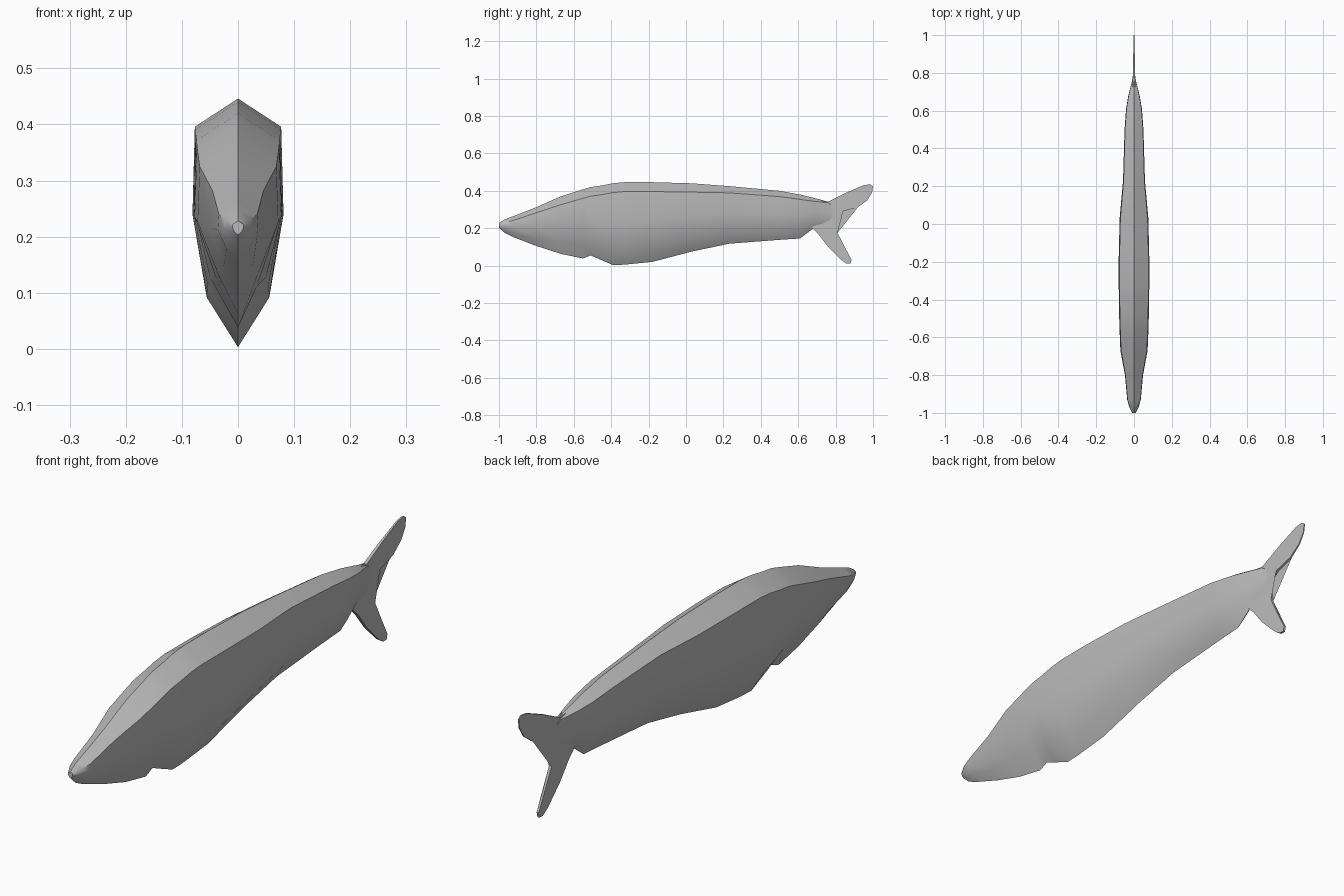
import bpy
import bmesh
import math

cube = bpy.data.objects.get("Cube")
if cube:
    bpy.data.objects.remove(cube, do_unlink=True)

grey = bpy.data.materials.new("fish_grey")
grey.use_nodes = True
colour = (0.5, 0.5, 0.5, 1.0)
grey.diffuse_color = colour
grey.node_tree.nodes["Principled BSDF"].inputs["Base Color"].default_value = colour


def finish(name, bm, angle):
    bmesh.ops.recalc_face_normals(bm, faces=bm.faces)
    mesh = bpy.data.meshes.new(name)
    bm.to_mesh(mesh)
    bm.free()
    mesh.materials.append(grey)
    obj = bpy.data.objects.new(name, mesh)
    bpy.context.collection.objects.link(obj)
    bpy.ops.object.select_all(action="DESELECT")
    obj.select_set(True)
    bpy.context.view_layer.objects.active = obj
    bpy.ops.object.shade_smooth_by_angle(angle=math.radians(angle))
    return obj


# Body: rings of y, top z, bottom z, half width, belly half width
rings = [
    (-1.00, 0.228, 0.203, 0.010, 0.006),
    (-0.97, 0.247, 0.175, 0.025, 0.014),
    (-0.93, 0.262, 0.155, 0.036, 0.020),
    (-0.80, 0.312, 0.105, 0.048, 0.026),
    (-0.67, 0.370, 0.063, 0.072, 0.032),
    (-0.55, 0.408, 0.038, 0.077, 0.034),
    (-0.51, 0.420, 0.055, 0.078, 0.050),
    (-0.46, 0.427, 0.033, 0.079, 0.054),
    (-0.39, 0.440, 0.003, 0.080, 0.055),
    (-0.33, 0.446, 0.005, 0.081, 0.056),
    (-0.18, 0.446, 0.020, 0.081, 0.056),
    (0.03, 0.440, 0.075, 0.076, 0.052),
    (0.23, 0.425, 0.117, 0.058, 0.040),
    (0.50, 0.400, 0.138, 0.050, 0.034),
    (0.61, 0.380, 0.145, 0.042, 0.028),
    (0.68, 0.363, 0.198, 0.030, 0.020),
    (0.76, 0.342, 0.220, 0.010, 0.008),
    (0.80, 0.310, 0.235, 0.004, 0.003),
]
bm = bmesh.new()
loops = []
for y, top, low, w, belly in rings:
    h = top - low
    half = [(w * 0.95, top - 0.62 * w), (w, low + 0.53 * h), (belly, low + 0.2 * h)]
    section = [(0, top)] + half + [(0, low)] + [(-x, z) for x, z in reversed(half)]
    loops.append([bm.verts.new((x, y, z)) for x, z in section])
for a, b in zip(loops, loops[1:]):
    for i in range(8):
        j = (i + 1) % 8
        bm.faces.new((a[i], a[j], b[j], b[i]))
bm.faces.new(loops[0])
bm.faces.new(loops[-1])
finish("body", bm, 50)

# Forked tail: outline in y, z with thickness tapering toward the tips
outline = [
    (0.70, 0.350), (0.76, 0.342), (0.85, 0.387), (0.95, 0.430), (0.985, 0.435),
    (1.00, 0.425), (0.995, 0.390), (0.97, 0.350), (0.92, 0.313), (0.84, 0.290),
    (0.81, 0.270), (0.80, 0.230), (0.81, 0.175), (0.85, 0.090), (0.885, 0.030),
    (0.88, 0.010), (0.86, 0.010), (0.83, 0.030), (0.76, 0.100), (0.71, 0.165),
    (0.675, 0.200),
]
bm = bmesh.new()
sides = []
for s in (1, -1):
    side = [bm.verts.new((s * (0.002 + 0.02 * max(0, 1 - y)), y, z)) for y, z in outline]
    bm.faces.new(side)
    sides.append(side)
n = len(outline)
for i in range(n):
    j = (i + 1) % n
    bm.faces.new((sides[0][i], sides[0][j], sides[1][j], sides[1][i]))
bmesh.ops.triangulate(bm, faces=[f for f in bm.faces if len(f.verts) > 4])
finish("tail_fin", bm, 40)
